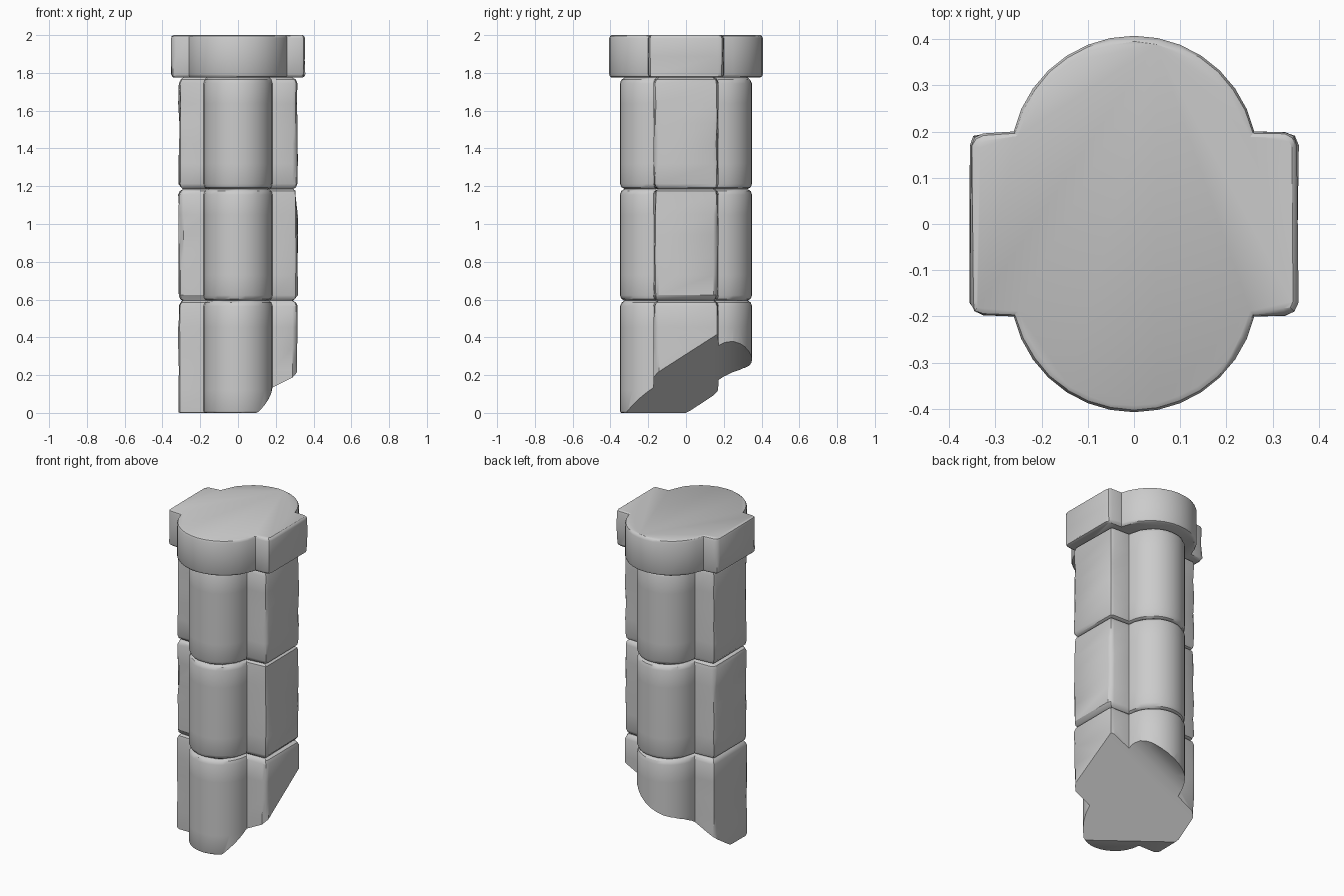
import bpy, bmesh, math, random
from mathutils import Vector

if "Cube" in bpy.data.objects:
    bpy.data.objects.remove(bpy.data.objects["Cube"])

random.seed(7)


def outline(hx, hy, lobe_x, lobe_y, c):
    """Rectangle with rounded lobes front and back; returns points and corner flags."""
    s = lobe_y - hy
    r = (lobe_x ** 2 + s ** 2) / (2 * s)
    cy = lobe_y - r
    a0 = math.atan2(hy - cy, lobe_x)
    n = 14
    arc = []
    for i in range(n + 1):
        a = a0 + (math.pi - 2 * a0) * i / n
        arc.append((r * math.cos(a), cy + r * math.sin(a)))
    k = 0.3 * c
    right = [(hx, hy - c), (hx - k, hy - k), (hx - c, hy)]
    left = [(-x, y) for x, y in reversed(right)]
    half = right + arc + left
    flags = [True] * 3 + [False] * len(arc) + [True] * 3
    pts = half + [(-x, -y) for x, y in half]
    return [Vector(p) for p in pts], flags * 2


def stone(name, z0, z1, shape, low, high, mids, wear):
    """Loft the outline into one worn block with softened ends."""
    pts, corner = outline(*shape)
    n = len(pts)
    inward = []
    for i in range(n):
        t = ((pts[i] - pts[i - 1]).normalized()
             + (pts[(i + 1) % n] - pts[i]).normalized()).normalized()
        inward.append(Vector((-t.y, t.x)))
    levels = [(z0, low), (z0 + 0.4 * low, 0.35 * low), (z0 + 1.2 * low, 0)]
    a, b = z0 + 1.2 * low, z1 - 1.2 * high
    levels += [(a + (b - a) * i / (mids + 1), 0) for i in range(1, mids + 1)]
    levels += [(b, 0), (z1 - 0.4 * high, 0.35 * high), (z1, high)]
    bm = bmesh.new()
    rings = []
    for z, inset in levels:
        ring = []
        for i in range(n):
            d = inset * random.uniform(0.85, 1.2)
            if corner[i]:
                d += random.uniform(0, wear)
                if random.random() < 0.08:
                    d += wear * 1.5
            p = pts[i] + inward[i] * d
            ring.append(bm.verts.new((p.x, p.y, z)))
        rings.append(ring)
    for r0, r1 in zip(rings, rings[1:]):
        for i in range(n):
            j = (i + 1) % n
            bm.faces.new((r0[i], r0[j], r1[j], r1[i]))
    bm.faces.new(list(reversed(rings[0])))
    bm.faces.new(rings[-1])
    return finish(bm, name)


def finish(bm, name):
    bmesh.ops.recalc_face_normals(bm, faces=bm.faces)
    me = bpy.data.meshes.new(name)
    bm.to_mesh(me)
    bm.free()
    ob = bpy.data.objects.new(name, me)
    bpy.context.collection.objects.link(ob)
    return ob


def activate(ob):
    bpy.ops.object.select_all(action='DESELECT')
    ob.select_set(True)
    bpy.context.view_layer.objects.active = ob


def break_height(x, y):
    """Height of the slanted fracture under the column."""
    return 0.155 + 0.5 * x + 0.65 * y - 3.1 * max(0, y - 0.17) ** 2


# Shaft stones and cap
shaft = (0.317, 0.173, 0.182, 0.35, 0.028)
cap = (0.357, 0.2, 0.26, 0.407, 0.03)
lower = stone("lower_shaft_stone", 0.0, 0.594, shaft, 0.008, 0.024, 4, 0.005)
middle = stone("middle_shaft_stone", 0.594, 1.184, shaft, 0.024, 0.024, 4, 0.008)
upper = stone("upper_shaft_stone", 1.184, 1.775, shaft, 0.024, 0.026, 4, 0.008)
top = stone("cap_stone", 1.775, 2.0, cap, 0.014, 0.014, 1, 0.006)

# Slanted break through the foot of the column
bm = bmesh.new()
bmesh.ops.create_cube(bm, size=1.0)
bmesh.ops.subdivide_edges(bm, edges=bm.edges[:], cuts=19, use_grid_fill=True)
for v in bm.verts:
    t = v.co.z + 0.5
    v.co.z = -1 + t * (break_height(v.co.x, v.co.y) + 1)
cutter = finish(bm, "break_cutter")
cutter.hide_render = True
cut = lower.modifiers.new("break", 'BOOLEAN')
cut.operation = 'DIFFERENCE'
cut.solver = 'EXACT'
cut.object = cutter
activate(lower)
bpy.ops.object.modifier_apply(modifier=cut.name)
bpy.data.objects.remove(cutter, do_unlink=True)

# Smooth worn faces, keep crisp creases
for ob in (lower, middle, upper, top):
    activate(ob)
    bpy.ops.object.shade_smooth_by_angle(angle=math.radians(32))
